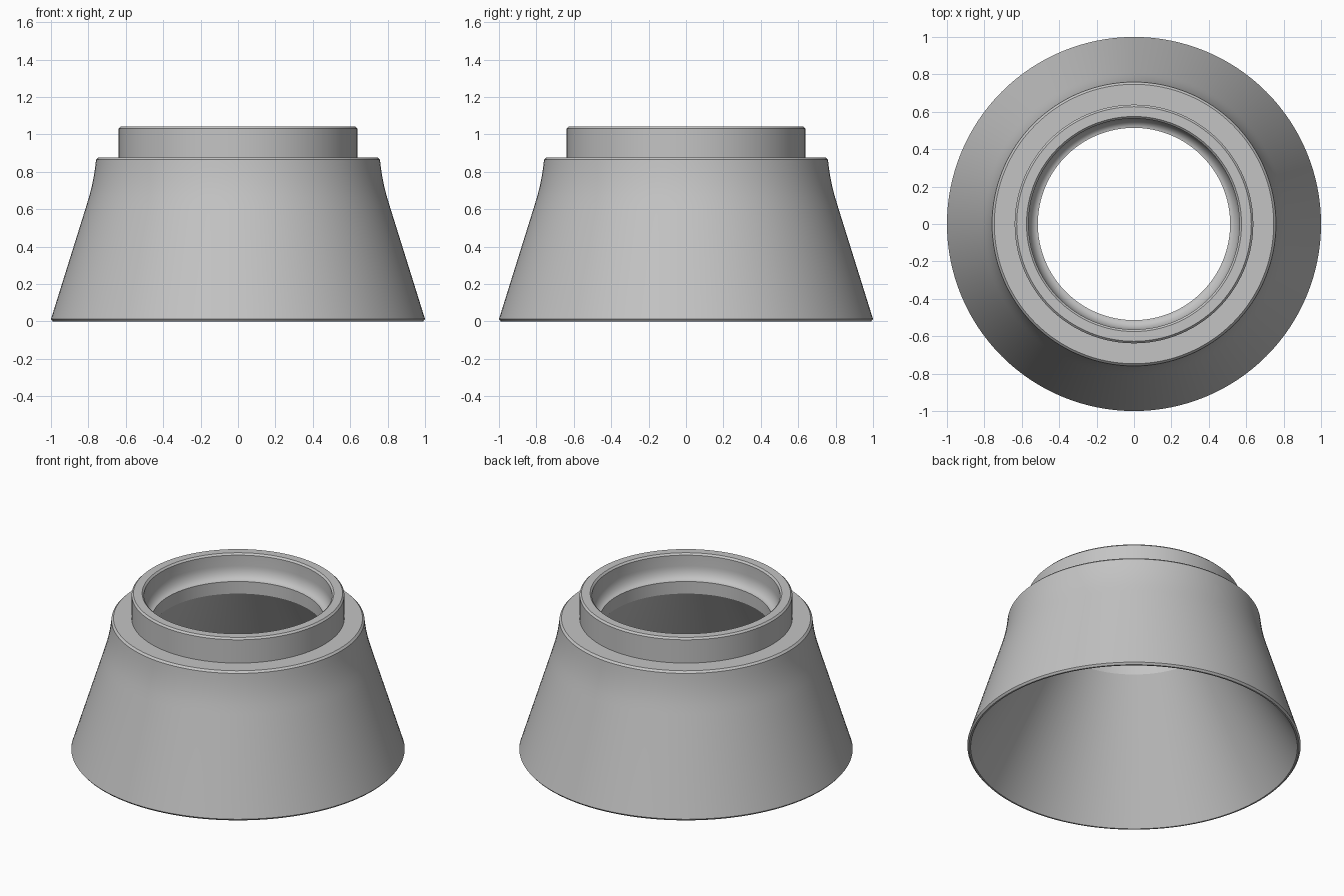
import bpy, bmesh, math

if "Cube" in bpy.data.objects:
    bpy.data.objects.remove(bpy.data.objects["Cube"])

SEGMENTS = 128

grey = bpy.data.materials.new("plain grey")
grey.diffuse_color = (0.55, 0.55, 0.55, 1)
grey.use_nodes = True
grey.node_tree.nodes["Principled BSDF"].inputs["Base Color"].default_value = grey.diffuse_color


def arc(cx, cz, rx, rz, a0, a1, steps=8):
    """Points on an elliptical arc in the (radius, height) plane."""
    return [(cx + rx * math.cos(math.radians(a0 + (a1 - a0) * i / steps)),
             cz + rz * math.sin(math.radians(a0 + (a1 - a0) * i / steps)))
            for i in range(steps + 1)]


def lathe(name, profile):
    """Revolve a closed (radius, height) profile around z."""
    bm = bmesh.new()
    rings = []
    for r, z in profile:
        rings.append([bm.verts.new((r * math.cos(2 * math.pi * k / SEGMENTS),
                                    r * math.sin(2 * math.pi * k / SEGMENTS), z))
                      for k in range(SEGMENTS)])
    for i, a in enumerate(rings):
        b = rings[(i + 1) % len(rings)]
        for k in range(SEGMENTS):
            n = (k + 1) % SEGMENTS
            bm.faces.new((a[k], a[n], b[n], b[k]))
    bmesh.ops.recalc_face_normals(bm, faces=bm.faces)
    mesh = bpy.data.meshes.new(name)
    bm.to_mesh(mesh)
    bm.free()
    mesh.materials.append(grey)
    obj = bpy.data.objects.new(name, mesh)
    bpy.context.collection.objects.link(obj)
    bpy.context.view_layer.objects.active = obj
    obj.select_set(True)
    bpy.ops.object.shade_smooth_by_angle(angle=math.radians(25))
    return obj


# Flared skirt: thin bottom lip, straight cone, concave sweep to the shoulder
profile = [(0.98, 0.0), (0.99, 0.0), (1.0, 0.012),
           (0.81, 0.62), (0.795, 0.67), (0.782, 0.72),
           (0.772, 0.77), (0.764, 0.82), (0.759, 0.865)]
# Shoulder edge and flat shoulder
profile += [(0.747, 0.877), (0.638, 0.877)]
# Raised collar with chamfered rim
profile += [(0.638, 1.031), (0.627, 1.042), (0.575, 1.042), (0.564, 1.031)]
# Collar bore with a rounded step down to the narrow throat
profile += arc(0.514, 0.96, 0.05, 0.08, 0, -90)
# Throat, then the inner cone closes back to the bottom lip
profile += [(0.514, 0.80)]

lathe("flared_collar", profile)
